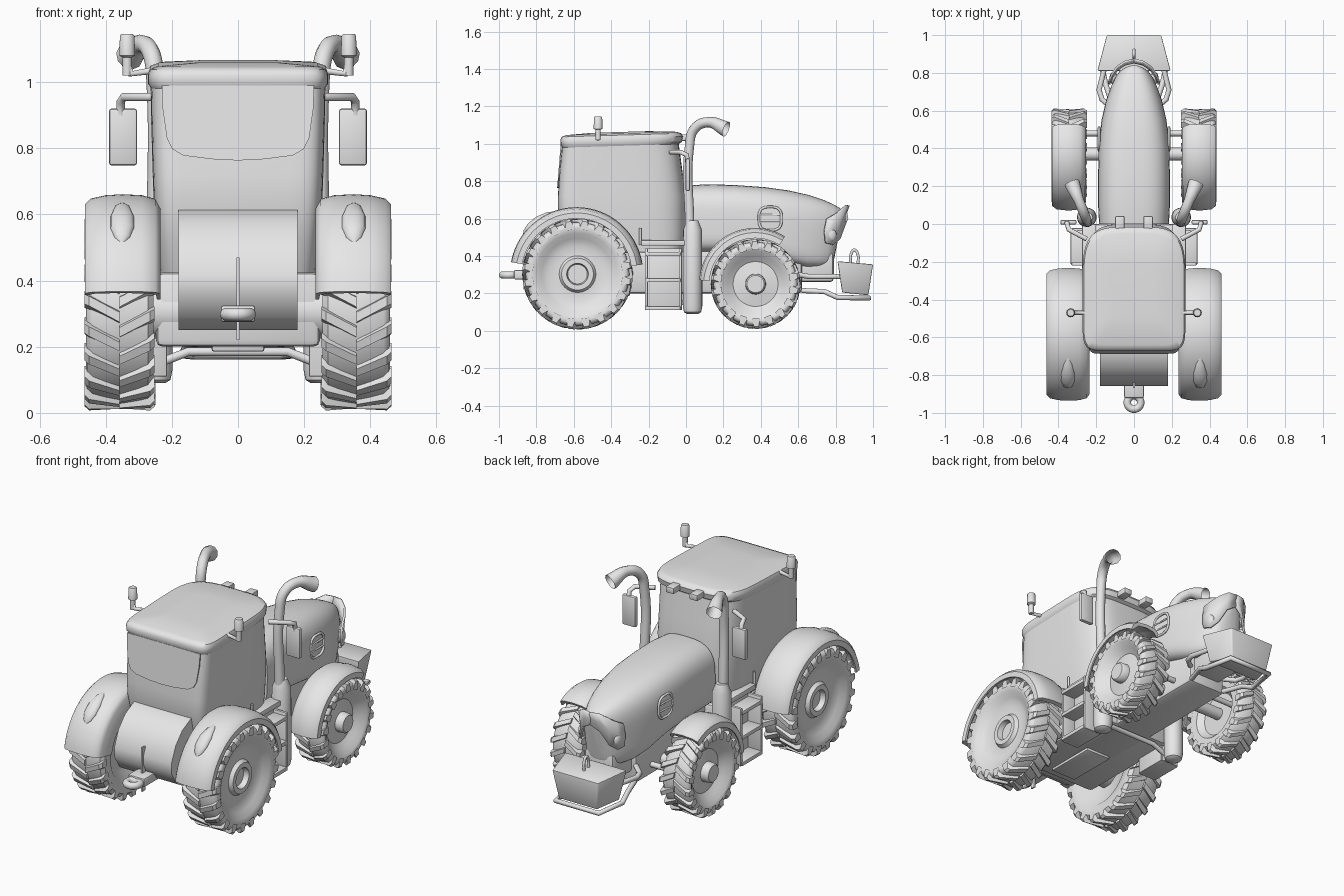
import bpy, bmesh, math
from math import sin, cos, pi, radians

cube = bpy.data.objects.get("Cube")
if cube:
    bpy.data.objects.remove(cube, do_unlink=True)

paint = bpy.data.materials.new("plain_grey")
paint.use_nodes = True
paint.diffuse_color = (0.8, 0.8, 0.8, 1)
paint.node_tree.nodes["Principled BSDF"].inputs["Base Color"].default_value = (0.8, 0.8, 0.8, 1)
SIDES = ((1, "left_"), (-1, "right_"))


def add(name, data):
    data.materials.append(paint)
    ob = bpy.data.objects.new(name, data)
    bpy.context.scene.collection.objects.link(ob)
    return ob


def make(name, verts, faces, s=1, bevel=0):
    """Mesh object, optionally flipped to the other side, smooth with sharp edges."""
    bm = bmesh.new()
    vs = [bm.verts.new((x * s, y, z)) for x, y, z in verts]
    for f in faces:
        bm.faces.new([vs[i] for i in f])
    bmesh.ops.remove_doubles(bm, verts=bm.verts, dist=1e-4)
    bmesh.ops.recalc_face_normals(bm, faces=bm.faces)
    if bevel:
        bmesh.ops.bevel(bm, geom=bm.edges[:], offset=bevel, segments=2, affect='EDGES', profile=0.5)
    for f in bm.faces:
        f.smooth = True
    for e in bm.edges:
        e.smooth = e.calc_face_angle(0) < radians(42)
    me = bpy.data.meshes.new(name)
    bm.to_mesh(me)
    bm.free()
    return add(name, me)


def loft(name, rings, s=1, ring_closed=True, loop=False, caps=True, bevel=0):
    n, m = len(rings[0]), len(rings)
    verts = [p for r in rings for p in r]
    faces = []
    for i in range(m if loop else m - 1):
        j = (i + 1) % m
        for k in range(n if ring_closed else n - 1):
            l = (k + 1) % n
            faces.append((i * n + k, i * n + l, j * n + l, j * n + k))
    if caps and not loop:
        faces += [tuple(range(n)), tuple(range((m - 1) * n, m * n))]
    return make(name, verts, faces, s, bevel)


def box(name, x, y, z, s=1, bevel=0.008):
    rings = [[(x[0], y[0], h), (x[1], y[0], h), (x[1], y[1], h), (x[0], y[1], h)] for h in z]
    return loft(name, rings, s, bevel=bevel)


def oval(w, h, n, n_front=None, seg=48):
    """Rounded rectangle outline; the +v half may have its own roundness."""
    pts = []
    for i in range(seg):
        c, d = cos(2 * pi * i / seg), sin(2 * pi * i / seg)
        e = 2 / (n_front if n_front and d > 0 else n)
        pts.append((math.copysign(abs(c) ** e, c) * w, math.copysign(abs(d) ** e, d) * h))
    return pts


def sweep(name, profile, cy, cz, a0, a1, seg, s, full=False):
    """Turn a profile of (radius, x) about an axle."""
    rings = []
    for i in range(seg if full else seg + 1):
        a = radians(a0 + (a1 - a0) * i / seg)
        rings.append([(x, cy + r * cos(a), cz + r * sin(a)) for r, x in profile])
    return loft(name, rings, s, ring_closed=not full, loop=full)


def post(name, x, y, steps, s=1, seg=20):
    return loft(name, [[(x + r * cos(2 * pi * i / seg), y + r * sin(2 * pi * i / seg), z)
                        for i in range(seg)] for r, z in steps], s)


def tube(name, pts, r, s=1, radii=None, cyclic=False, smooth=True, capped=True):
    cu = bpy.data.curves.new(name, 'CURVE')
    cu.dimensions, cu.bevel_depth, cu.bevel_resolution = '3D', r, 3
    cu.use_fill_caps, cu.resolution_u = capped, 8
    sp = cu.splines.new('BEZIER')
    sp.bezier_points.add(len(pts) - 1)
    for i, (b, p) in enumerate(zip(sp.bezier_points, pts)):
        b.co = (p[0] * s, p[1], p[2])
        b.handle_left_type = b.handle_right_type = 'AUTO' if smooth else 'VECTOR'
        b.radius = radii[i] if radii else 1
    sp.use_cyclic_u = cyclic
    return add(name, cu)


def blob(name, loc, size, s=1):
    rings = [[(loc[0] + size[0] * sin(b) * cos(a), loc[1] + size[1] * sin(b) * sin(a), loc[2] + size[2] * cos(b))
              for a in [2 * pi * i / 20 for i in range(20)]] for b in [pi * j / 10 for j in range(11)]]
    return loft(name, rings, s, caps=False)


def lugs(name, cy, cz, r, x0, x1, count, s):
    """Chevron tread bars ending at the shoulders of a tyre."""
    verts, faces = [], []
    mid, step = (x0 + x1) / 2, 2 * pi / count
    for side, edge in ((0, x0), (1, x1)):
        for i in range(count):
            a = (i + side * 0.5) * step
            b = len(verts)
            inward = 0.014 * (1 if edge > mid else -1)
            stations = ((mid, r - 0.004, 0.65), (edge - inward, r, 0.12), (edge, r - 0.012, 0.04), (edge, r - 0.026, 0.02))
            for x, top, lead in stations:
                for depth, half in ((0.03, 0.28), (0, 0.16)):
                    for sign in (-1, 1):
                        t = a + (lead + sign * half) * step
                        rr = top - depth
                        verts.append((x, cy + rr * cos(t), cz + rr * sin(t)))
            for k in range(3):
                p, q = b + 4 * k, b + 4 * k + 4
                for u, v in ((0, 1), (1, 3), (3, 2), (2, 0)):
                    faces.append((p + u, p + v, q + v, q + u))
            faces += [(b, b + 1, b + 3, b + 2), (b + 12, b + 13, b + 15, b + 14)]
    return make(name, verts, faces, s)


# Wheels, tread and fenders
rear_wheel = [(0, .405), (.052, .405), (.058, .435), (.085, .435), (.098, .415), (.15, .412), (.19, .43), (.22, .45),
              (.25, .46), (.266, .456), (.277, .44), (.279, .355), (.275, .272), (.255, .255), (.2, .258), (.15, .3), (0, .3)]
front_wheel = [(0, .435), (.046, .435), (.053, .428), (.055, .39), (.12, .38), (.15, .40), (.18, .425),
               (.2, .434), (.214, .43), (.224, .415), (.225, .345), (.22, .275), (.2, .255), (.15, .258), (.12, .29), (0, .29)]
rear_fender = [(.295, .463), (.325, .463), (.343, .445), (.353, .40), (.356, .35), (.353, .29), (.342, .25), (.32, .235),
               (.22, .235), (.22, .245), (.30, .248), (.32, .27), (.33, .35), (.322, .43), (.295, .452)]
front_fender = [(.245, .436), (.275, .434), (.293, .41), (.30, .345), (.293, .285), (.275, .26), (.255, .255),
                (.255, .265), (.275, .29), (.282, .345), (.275, .40), (.245, .428)]
for s, side in SIDES:
    sweep(side + "rear_wheel", rear_wheel, -.58, .303, 0, 360, 64, s, True)
    lugs(side + "rear_tread", -.58, .303, .296, .252, .464, 20, s)
    sweep(side + "rear_fender", rear_fender, -.585, .305, 8, 170, 40, s)
    sweep(side + "front_wheel", front_wheel, .372, .25, 0, 360, 64, s, True)
    lugs(side + "front_tread", .372, .25, .24, .25, .438, 18, s)
    sweep(side + "front_fender", front_fender, .37, .25, 58, 176, 32, s)
    # Teardrop tail lamp following the fender slope
    rings = []
    for t, w in ((0, .004), (.15, .022), (.4, .036), (.65, .036), (.85, .024), (1, .004)):
        a = radians(110 + 34 * (1 - (1 - t) ** 1.2))
        rings.append([(.35 + w * cos(q), -.585 + (.352 + w * .6 * sin(q)) * cos(a), .305 + (.352 + w * .6 * sin(q)) * sin(a))
                      for q in [2 * pi * i / 16 for i in range(16)]])
    loft(side + "tail_lamp", rings, s)

# Cab shell, rear window and roof
def cab_ring(z, w, y0, y1, tilt=0):
    mid, half = (y0 + y1) / 2, (y1 - y0) / 2
    return [(x, mid + y, z + tilt * (mid + y + .35)) for x, y in oval(w, half, 9, 4)]

loft("cab", [cab_ring(*c) for c in ((.42, .235, -.62, -.01), (.52, .245, -.66, 0), (.64, .255, -.685, 0),
                                   (.72, .258, -.685, 0), (.86, .262, -.675, -.02), (1.01, .265, -.66, -.04))])
loft("roof", [cab_ring(*c, .03) for c in ((.985, .262, -.66, -.045), (1.0, .272, -.67, -.022), (1.03, .273, -.672, -.015),
                                         (1.046, .266, -.664, -.025), (1.055, .24, -.64, -.05), (1.063, .12, -.5, -.2))])
window = [(-.23, .99), (-.228, .92), (-.215, .83), (-.198, .797), (-.165, .778), (-.08, .767), (0, .763)]
window += [(-x, z) for x, z in reversed(window[:-1])]
loft("rear_window", [[(x, y - .08 * (1 - z), z) for x, z in window] for y in (-.67, -.663)])

# Rounded rear housing, hitch, axles and frame
housing = [(-.55, .615), (-.68, .614), (-.76, .575), (-.82, .51), (-.858, .42), (-.855, .36), (-.81, .29), (-.74, .25), (-.55, .25)]
loft("rear_housing", [[(x, y, z) for y, z in housing] for x in (-.18, .18)])
tube("hitch_ring", [(.035 * cos(a), -.945 + .035 * sin(a), .298) for a in [pi / 4 * i for i in range(8)]], .02, cyclic=True)
box("hitch_arm", (-.052, .052), (-.92, -.78), (.275, .325))
box("hitch_rib", (-.004, .004), (-.868, -.84), (.22, .47), bevel=0)
box("drawbar_mount", (-.08, .08), (-.6, -.3), (.185, .26))
box("frame", (-.12, .12), (-.6, .62), (.2, .45), bevel=.02)
box("nose_frame", (-.09, .09), (.55, .79), (.26, .42), bevel=.02)
box("transmission", (-.248, .248), (-.66, .0), (.2, .425), bevel=.02)
tube("rear_axle", [(-.32, -.585, .305), (.32, -.585, .305)], .085, smooth=False)
tube("front_axle", [(-.32, .37, .25), (.32, .37, .25)], .035, smooth=False)
tube("steering_rod", [(-.3, .48, .26), (.3, .48, .26)], .016, smooth=False)
tube("cross_bar", [(-.24, -.02, .15), (-.15, -.02, .185), (.15, -.02, .185), (.24, -.02, .15)], .014, smooth=False)

# Hood tapering to a blunt nose that leans forward at the top
hood = []
for y, w, low, top in ((.0, .185, .42, .775), (.1, .19, .42, .783), (.25, .19, .42, .78), (.42, .187, .40, .768),
                       (.55, .172, .36, .75), (.66, .148, .34, .725), (.74, .122, .34, .698), (.79, .1, .345, .675),
                       (.82, .08, .35, .658), (.835, .055, .36, .645), (.842, .02, .38, .635)):
    mid, half = (low + top) / 2, (top - low) / 2
    lean = .05 * max(0, (y - .6) / .24)
    hood.append([(x, y - lean * (half - z) / (2 * half), mid + z) for x, z in oval(w, half, 5, 2.9)])
loft("hood", hood)

for s, side in SIDES:
    # Grille wing, head lamp and hood vent
    wing = [(.132, .745, .47, .60), (.116, .785, .46, .62), (.09, .822, .49, .648), (.05, .85, .57, .672), (0, .862, .6, .67)]
    ob = loft(side + "grille_wing", [[(x, y, a), (x, y - .006, (a + b) / 2), (x, y + .008, b)] for x, y, a, b in wing],
              s, ring_closed=False, caps=False)
    solid = ob.modifiers.new("thickness", 'SOLIDIFY')
    solid.thickness, solid.offset = .012, 0
    blob(side + "head_lamp", (.108, .772, .51), (.022, .033, .038), s)
    ring = [(.185, .45 + y, .6 + z) for y, z in oval(.06, .062, 3, seg=12)]
    tube(side + "hood_vent", ring, .007, s, cyclic=True)
    for z in (.58, .62):
        tube(side + "vent_bar", [(.186, .39, z), (.182, .51, z)], .005, s, smooth=False)

    # Exhaust with muffler, elbow and open flared outlet
    post(side + "muffler", .25, .035, [(.03, .09), (.046, .1), (.052, .13), (.052, .3), (.05, .54), (.03, .59)], s)
    tube(side + "exhaust_pipe", [(.25, .02, .56), (.25, .018, .98), (.26, .045, 1.08), (.29, .12, 1.115), (.328, .215, 1.078)],
         .026, s, radii=[1, 1, 1.05, 1.05, 1.65], capped=False)

    # Mirror, roof beacon and work lamp
    tube(side + "mirror_arm", [(.25, -.08, .955), (.345, -.03, .955), (.355, .005, .94), (.355, .008, .9)], .013, s, smooth=False)
    box(side + "mirror", (.305, .39), (-.003, .022), (.748, .92), s)
    tube(side + "beacon_bracket", [(.255, -.47, 1.035), (.325, -.47, 1.025), (.335, -.47, 1.075)], .011, s, smooth=False)
    post(side + "beacon", .335, -.47, [(.014, 1.02), (.014, 1.075), (.024, 1.08), (.022, 1.14), (.018, 1.145)], s)
    box(side + "work_lamp", (.05, .1), (-.03, .042), (1.015, 1.05), s, .006)

    # Access steps
    for y in (-.212, -.03):
        box(side + "step_panel", (.22, .33), (y - .008, y + .008), (.11, .44), s, .003)
    for z in (.11, .26, .4):
        box(side + "step_tread", (.22, .335), (-.215, -.03), (z, z + .022), s, .004)
    box(side + "step_back", (.215, .25), (-.215, -.03), (.11, .44), s, .003)
    box(side + "sill", (.2, .275), (-.24, .0), (.455, .485), s, .006)
    tube(side + "grab_rail", [(.26, -.245, .46), (.26, -.245, .55)], .007, s, smooth=False)

    # Front linkage arms
    tube(side + "front_link", [(.1, .6, .3), (.17, .66, .29), (.185, .71, .29), (.155, .83, .29)], .014, s, smooth=False)

# Front ballast block with lifting eye and guard rail
block = [[(-.165, .835, .205), (.165, .835, .205), (.12, .975, .19), (-.12, .975, .19)],
         [(-.195, .81, .372), (.195, .81, .372), (.145, 1.0, .355), (-.145, 1.0, .355)]]
loft("ballast_block", block, bevel=.006)
tube("lifting_eye", [(0, .88, .36), (0, .882, .41), (0, .9, .432), (0, .918, .41), (0, .92, .36)], .008)
rail = [(.11, .62, .215), (.15, .74, .21), (.165, .81, .178), (.135, .98, .175)]
tube("guard_rail", rail + [(-x, y, z) for x, y, z in reversed(rail)], .014, smooth=False)
